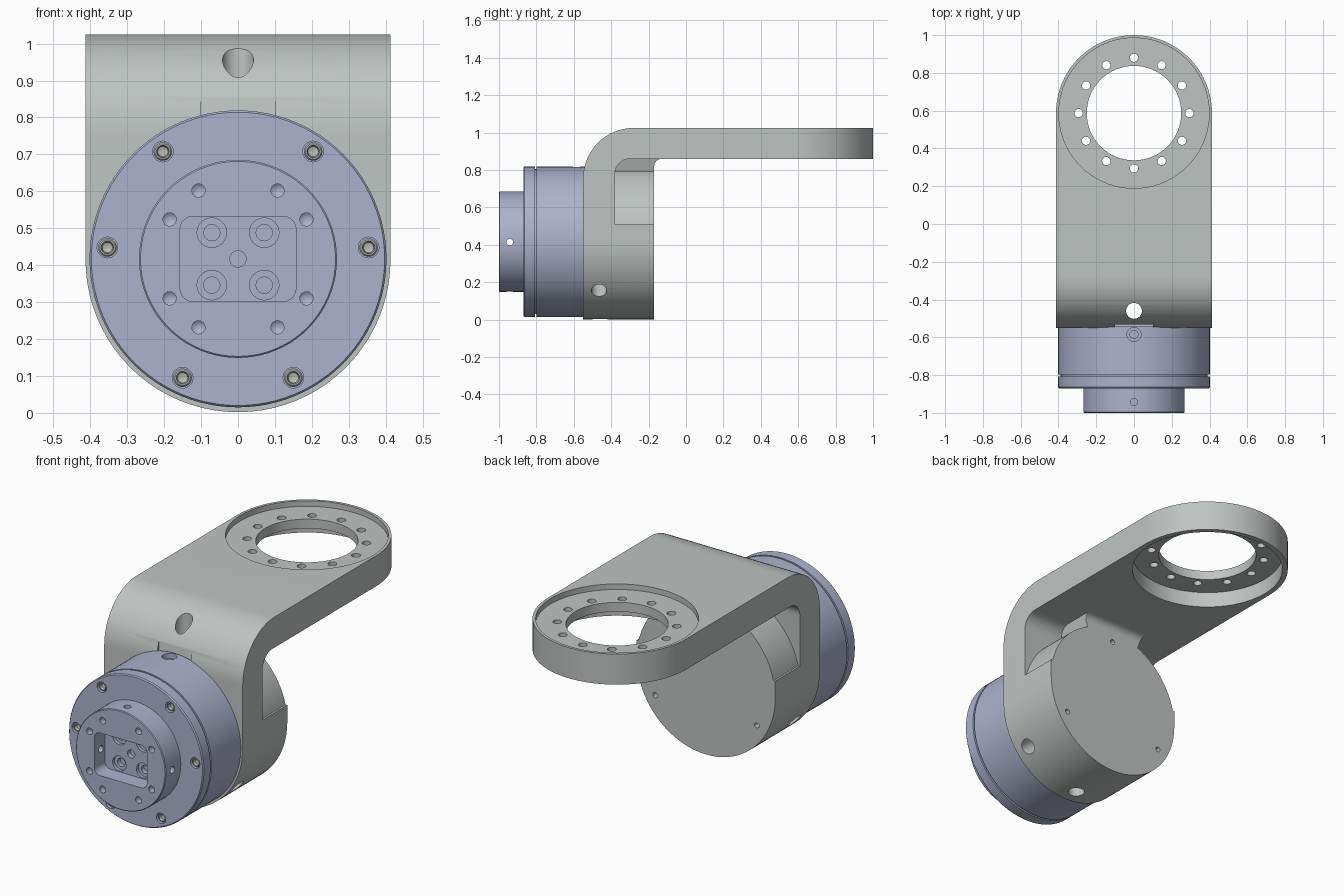
import bpy, bmesh
from math import sin, cos, pi, radians
from mathutils import Matrix, Vector

cube = bpy.data.objects.get("Cube")
if cube:
    bpy.data.objects.remove(cube, do_unlink=True)

HUB_Z, HUB_R = 0.415, 0.413      # axis of the lower hub
RING_Y = 0.587                   # centre of the mounting ring
ARM_LOW, ARM_TOP = 0.86, 1.025


def material(name, rgb):
    m = bpy.data.materials.new(name)
    m.use_nodes = True
    m.diffuse_color = (*rgb, 1)
    m.node_tree.nodes["Principled BSDF"].inputs["Base Color"].default_value = (*rgb, 1)
    return m


grey = material("light grey", (0.52, 0.55, 0.54))
blue = material("pale blue", (0.42, 0.45, 0.61))
steel = material("steel", (0.50, 0.51, 0.49))


def to_object(name, bm, mat=None):
    bmesh.ops.recalc_face_normals(bm, faces=bm.faces)
    mesh = bpy.data.meshes.new(name)
    bm.to_mesh(mesh)
    bm.free()
    ob = bpy.data.objects.new(name, mesh)
    bpy.context.collection.objects.link(ob)
    if mat:
        mesh.materials.append(mat)
    return ob


def arc(r, cu, cv, a0, a1, n=16):
    steps = [radians(a0 + (a1 - a0) * i / n) for i in range(n + 1)]
    return [(cu + r * cos(a), cv + r * sin(a)) for a in steps]


def prism(name, pts, axis, lo, hi, mat=None):
    """Extrude a 2D outline along one axis."""
    place = {"X": lambda u, v: (lo, u, v), "Y": lambda u, v: (u, lo, v),
             "Z": lambda u, v: (u, v, lo)}[axis]
    bm = bmesh.new()
    face = bm.faces.new([bm.verts.new(place(u, v)) for u, v in pts])
    out = bmesh.ops.extrude_face_region(bm, geom=[face])
    move = Vector([(hi - lo) * (axis == a) for a in "XYZ"])
    bmesh.ops.translate(bm, vec=move,
                        verts=[g for g in out["geom"] if isinstance(g, bmesh.types.BMVert)])
    return to_object(name, bm, mat)


def rod(r, cu, cv, axis, lo, hi, n=24):
    return prism("cutter", arc(r, cu, cv, 0, 360, n)[:-1], axis, lo, hi)


def lathe(name, pts, x, z, n=24, mat=None):
    """Turn (radius, y) points about an axis along y."""
    bm = bmesh.new()
    verts = [bm.verts.new((r, y, 0)) for r, y in pts]
    edges = [bm.edges.new(p) for p in zip(verts, verts[1:])]
    bmesh.ops.spin(bm, geom=verts + edges, cent=(0, 0, 0), axis=(0, 1, 0),
                   angle=2 * pi, steps=n, use_merge=True)
    bmesh.ops.remove_doubles(bm, verts=bm.verts, dist=1e-5)
    bmesh.ops.translate(bm, verts=bm.verts, vec=(x, 0, z))
    return to_object(name, bm, mat)


def radial(r, y, angle, inner, outer):
    """Cylinder pointing out from the hub axis at the given angle."""
    ob = rod(r, y, 0, "X", inner, outer)
    ob.data.transform(Matrix.Translation((0, 0, HUB_Z)) @ Matrix.Rotation(-radians(angle), 4, "Y"))
    return ob


def cut(target, cutter, op="DIFFERENCE"):
    mod = target.modifiers.new("cut", "BOOLEAN")
    mod.operation, mod.solver, mod.object = op, "EXACT", cutter
    bpy.context.view_layer.objects.active = target
    bpy.ops.object.modifier_apply(modifier=mod.name)
    bpy.data.objects.remove(cutter, do_unlink=True)


def finish(ob):
    bpy.ops.object.select_all(action="DESELECT")
    ob.select_set(True)
    bpy.context.view_layer.objects.active = ob
    bpy.ops.object.shade_smooth_by_angle(angle=radians(28))


def polar(r, angle):
    return r * cos(radians(angle)), r * sin(radians(angle))


# Bracket: bent side profile trimmed to a rounded foot and a rounded arm end
side = ([(-0.55, -0.1)] + arc(0.27, -0.28, ARM_TOP - 0.27, 180, 90)
        + [(1.1, ARM_TOP), (1.1, ARM_LOW)]
        + arc(0.04, -0.13, ARM_LOW - 0.04, 90, 180, 6) + [(-0.17, -0.1)])
bracket = prism("bracket", side, "X", -0.5, 0.5, grey)
foot = arc(HUB_R, 0, HUB_Z, 180, 360, 40) + [(HUB_R, 1.3), (-HUB_R, 1.3)]
cut(bracket, prism("cutter", foot, "Y", -0.8, 1.3), "INTERSECT")
tip = arc(HUB_R, 0, RING_Y, 0, 180, 40) + [(-HUB_R, -0.9), (HUB_R, -0.9)]
cut(bracket, prism("cutter", tip, "Z", -0.3, 1.3), "INTERSECT")

# Pockets between hub, upright and arm
for s in (1, -1):
    outline = arc(HUB_R, 0, HUB_Z, 13, 66, 20) + [(0.19, ARM_LOW), (0.6, ARM_LOW), (0.6, 0.508)]
    pocket = prism("cutter", [(s * u, v) for u, v in outline], "Y", -0.5, 0.0)
    rounded = arc(0.08, -0.30, ARM_LOW - 0.08, 180, 90, 10) + [(-0.05, ARM_LOW), (-0.05, 0.4), (-0.38, 0.4)]
    cut(pocket, prism("cutter", rounded, "X", -0.7, 0.7), "INTERSECT")
    cut(bracket, pocket)

# Mounting ring: shallow upper seat, deep lower seat, bore and bolt circle
cut(bracket, rod(0.398, 0, RING_Y, "Z", ARM_TOP - 0.03, 1.2, 72))
cut(bracket, rod(0.385, 0, RING_Y, "Z", 0.7, ARM_LOW + 0.085, 72))
cut(bracket, rod(0.25, 0, RING_Y, "Z", 0.7, 1.2, 64))
for i in range(12):
    u, v = polar(0.293, 30 * i)
    cut(bracket, rod(0.022, u, RING_Y + v, "Z", 0.7, 1.2, 16))

# Cable hole, front notch, radial hub holes and rear screw holes
cut(bracket, rod(0.042, 0, -0.46, "Z", -0.1, 1.2))
notch = [(-0.1, 0.6), (0.1, 0.6), (0.1, 0.9), (-0.1, 0.9)]
cut(bracket, prism("cutter", notch, "Y", -0.7, -0.531))
for a in (-39, -141):
    cut(bracket, radial(0.041, -0.465, a, 0.15, 0.6))
for a in (90, -30, -150):
    u, v = polar(0.35, a)
    cut(bracket, rod(0.014, u, HUB_Z + v, "Y", -0.2, -0.1, 12))
finish(bracket)

# Actuator: barrel with groove
AZ = 0.417
barrel = lathe("actuator_barrel", [
    (0, -0.54), (0.402, -0.54), (0.402, -0.798), (0.388, -0.798), (0.388, -0.808),
    (0.402, -0.808), (0.402, -0.864), (0.397, -0.87), (0, -0.87)], 0, AZ, 96, blue)
cut(barrel, rod(0.037, 0, -0.585, "Z", 0.79, 0.9))
cut(barrel, rod(0.022, 0, -0.585, "Z", 0.7, 0.9))

# Six recessed screws around the barrel face
for i, a in enumerate((5, 55, 125, 175, 245, 295)):
    u, v = polar(0.355, a)
    cut(barrel, rod(0.028, u, AZ + v, "Y", -0.835, -0.9))
    screw = lathe("barrel_screw_%d" % (i + 1), [
        (0, -0.83), (0.025, -0.83), (0.025, -0.858), (0.021, -0.863),
        (0.017, -0.863), (0.014, -0.848), (0, -0.842)], u, AZ + v, 24, steel)
    finish(screw)
finish(barrel)

# Output flange with rounded rectangular pocket
flange = lathe("output_flange", [
    (0, -0.86), (0.268, -0.86), (0.268, -0.996), (0.264, -1.0), (0, -1.0)], 0, AZ, 80, blue)
W, H, R = 0.157, 0.115, 0.035
corners = [(W - R, H - R, 0), (R - W, H - R, 90), (R - W, R - H, 180), (W - R, R - H, 270)]
rect = [p for u, v, a in corners for p in arc(R, u, AZ + v, a, a + 90, 6)]
cut(flange, prism("cutter", rect, "Y", -0.91, -1.1))

# Conical bolt holes on the flange face
for a in (30, 60, 120, 150, 210, 240, 300, 330):
    u, v = polar(0.214, a)
    cut(flange, lathe("cutter", [(0, -0.95), (0.018, -0.965), (0.018, -1.05), (0, -1.05)], u, AZ + v, 16))

# Counterbored holes and centre hole on the pocket floor
for u in (-0.071, 0.071):
    for v in (-0.071, 0.071):
        cut(flange, lathe("cutter", [(0, -0.87), (0.022, -0.87), (0.022, -0.893), (0.04, -0.893),
                                     (0.04, -0.95), (0, -0.95)], u, AZ + v))
cut(flange, rod(0.022, 0, AZ, "Y", -0.885, -0.95))

# Radial holes on the flange rim
for a, inner in ((0, 0.1), (180, 0.1), (90, 0.19), (270, 0.19)):
    cut(flange, radial(0.018, -0.942, a, inner, 0.4))
finish(flange)
